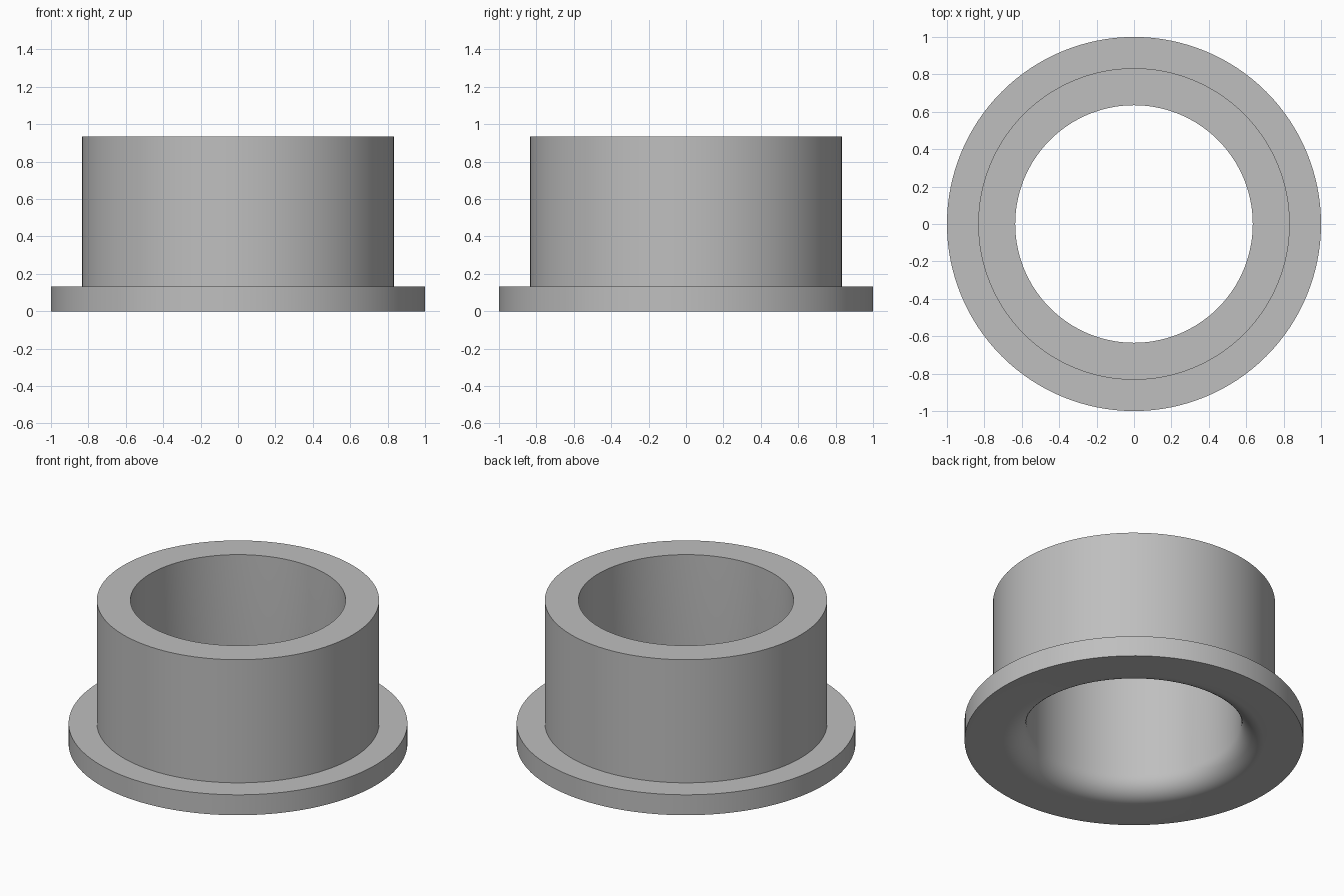
import bpy
import bmesh
from math import sin, cos, pi, radians

cube = bpy.data.objects.get("Cube")
if cube:
    bpy.data.objects.remove(cube, do_unlink=True)

SEGMENTS = 128
FLANGE_R, SLEEVE_R, BORE_R = 1.0, 0.833, 0.635
FLANGE_H, HEIGHT = 0.133, 0.935
FILLET, STEPS = 0.133, 12

# Plain grey material
grey = bpy.data.materials.new("plain grey")
grey.use_nodes = True
colour = (0.52, 0.52, 0.52, 1)
grey.diffuse_color = colour
grey.node_tree.nodes["Principled BSDF"].inputs["Base Color"].default_value = colour

# Cross-section: flange, sleeve and bore, with a rounded mouth at the bottom
profile = [(FLANGE_R, 0), (FLANGE_R, FLANGE_H), (SLEEVE_R, FLANGE_H),
           (SLEEVE_R, HEIGHT), (BORE_R, HEIGHT)]
for i in range(STEPS + 1):
    a = i / STEPS * pi / 2
    profile.append((BORE_R + FILLET * (1 - cos(a)), FILLET * (1 - sin(a))))

# Revolve the closed cross-section about the z axis
bm = bmesh.new()
rings = []
for s in range(SEGMENTS):
    t = 2 * pi * s / SEGMENTS
    rings.append([bm.verts.new((r * cos(t), r * sin(t), z)) for r, z in profile])
count = len(profile)
for s in range(SEGMENTS):
    here, after = rings[s], rings[(s + 1) % SEGMENTS]
    for i in range(count):
        j = (i + 1) % count
        bm.faces.new((here[i], after[i], after[j], here[j]))
bmesh.ops.recalc_face_normals(bm, faces=bm.faces)

mesh = bpy.data.meshes.new("flanged_bushing")
bm.to_mesh(mesh)
bm.free()
mesh.materials.append(grey)
bushing = bpy.data.objects.new("flanged_bushing", mesh)
bpy.context.collection.objects.link(bushing)

# Smooth the curved walls, keep the rims sharp
bpy.ops.object.select_all(action="DESELECT")
bushing.select_set(True)
bpy.context.view_layer.objects.active = bushing
bpy.ops.object.shade_smooth_by_angle(angle=radians(30))
